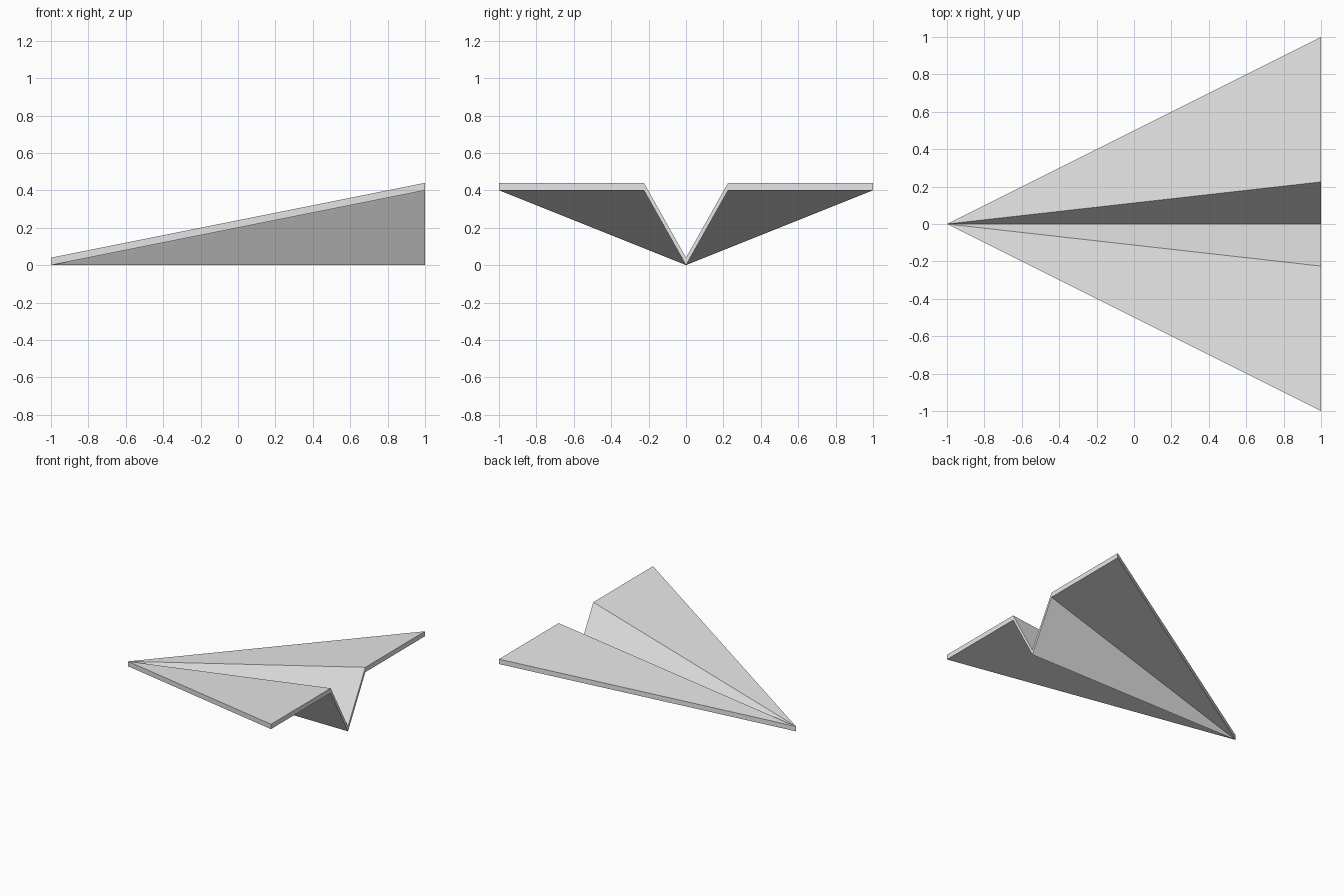
import bpy
import bmesh

if "Cube" in bpy.data.objects:
    bpy.data.objects.remove(bpy.data.objects["Cube"])

THICK = 0.04

# Single paper colour
paper = bpy.data.materials.new("paper_grey")
paper.diffuse_color = (0.8, 0.8, 0.8, 1.0)
paper.use_nodes = True
paper.node_tree.nodes["Principled BSDF"].inputs["Base Color"].default_value = paper.diffuse_color

# Folded sheet: wing and keel wall on each side, meeting at the nose
nose = (-1, 0, 0)
tail_profile = [(-1, 0.4), (-0.225, 0.4), (0, 0), (0.225, 0.4), (1, 0.4)]

bm = bmesh.new()
tip = bm.verts.new(nose)
tail = [bm.verts.new((1, y, z)) for y, z in tail_profile]
for a, b in zip(tail, tail[1:]):
    bm.faces.new((tip, a, b))

# Give the sheet its vertical thickness, with closed rims
extruded = bmesh.ops.extrude_face_region(bm, geom=bm.faces[:], use_keep_orig=True)
upper = [g for g in extruded["geom"] if isinstance(g, bmesh.types.BMVert)]
bmesh.ops.translate(bm, vec=(0, 0, THICK), verts=upper)
bmesh.ops.recalc_face_normals(bm, faces=bm.faces[:])

mesh = bpy.data.meshes.new("folded_paper_plane")
bm.to_mesh(mesh)
bm.free()
mesh.materials.append(paper)
plane = bpy.data.objects.new("folded_paper_plane", mesh)
bpy.context.collection.objects.link(plane)
